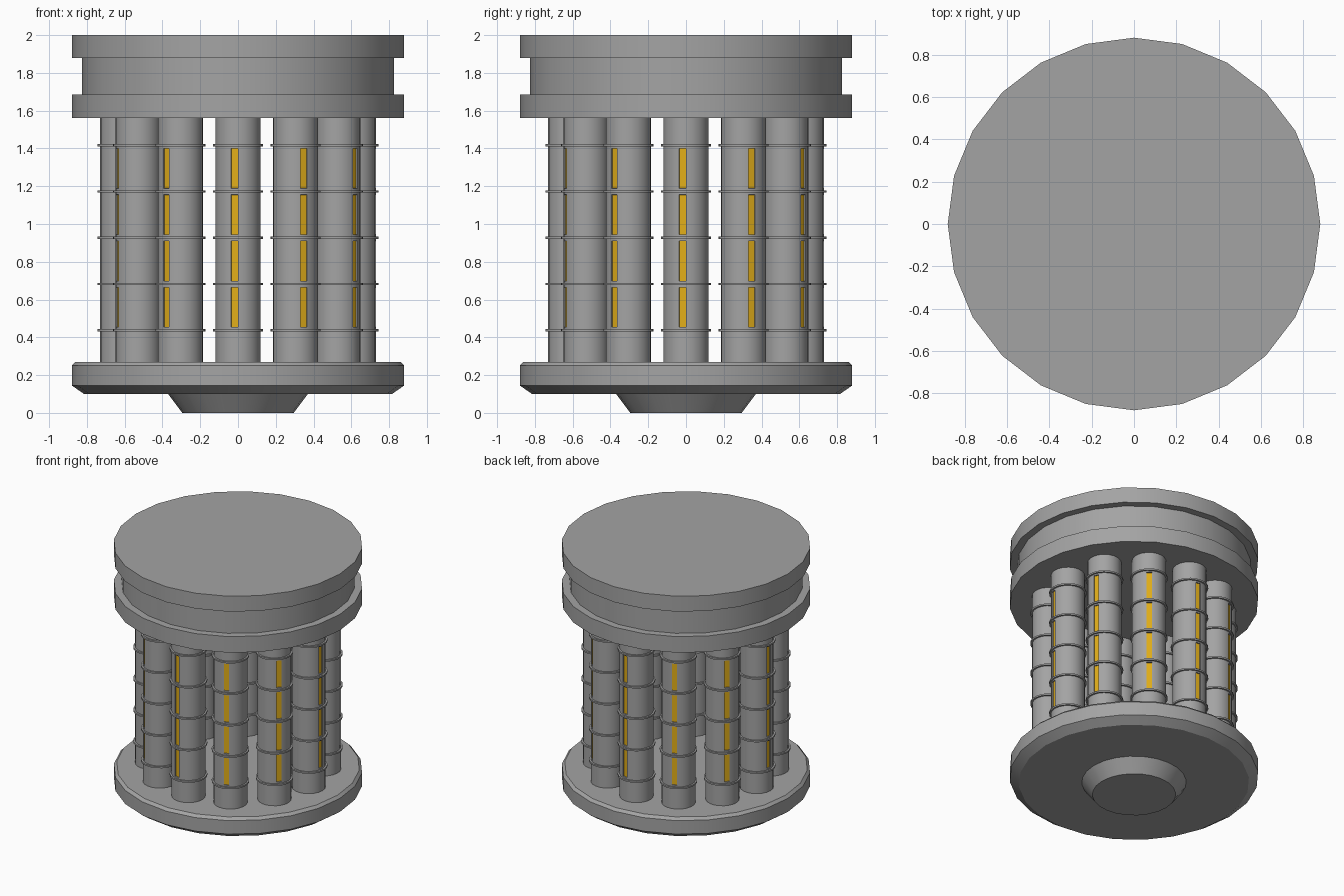
import bpy, bmesh, math

cube = bpy.data.objects.get("Cube")
if cube:
    bpy.data.objects.remove(cube, do_unlink=True)


def material(name, rgb):
    m = bpy.data.materials.new(name)
    m.use_nodes = True
    m.diffuse_color = (*rgb, 1)
    m.node_tree.nodes["Principled BSDF"].inputs["Base Color"].default_value = (*rgb, 1)
    return m


GREY = material("grey metal", (0.37, 0.37, 0.37))
AMBER = material("amber light", (0.75, 0.42, 0.01))


def lathe(profile, sides):
    """Closed solid of revolution from (radius, z) points, bottom to top."""
    bm = bmesh.new()
    rings = []
    for r, z in profile:
        ring = []
        for i in range(sides):
            a = math.tau * i / sides - math.pi / 2
            ring.append(bm.verts.new((r * math.cos(a), r * math.sin(a), z)))
        rings.append(ring)
    for low, high in zip(rings, rings[1:]):
        for i in range(sides):
            j = (i + 1) % sides
            bm.faces.new((low[i], low[j], high[j], high[i]))
    bm.faces.new(rings[0][::-1])
    bm.faces.new(rings[-1])
    bm.normal_update()
    return bm


def to_mesh(name, bm):
    mesh = bpy.data.meshes.new(name)
    bm.to_mesh(mesh)
    bm.free()
    mesh.materials.append(GREY)
    mesh.materials.append(AMBER)
    return mesh


def place(name, mesh):
    ob = bpy.data.objects.new(name, mesh)
    bpy.context.collection.objects.link(ob)
    return ob


def smooth(ob):
    bpy.ops.object.select_all(action="DESELECT")
    ob.select_set(True)
    bpy.context.view_layer.objects.active = ob
    bpy.ops.object.shade_smooth_by_angle(angle=math.radians(30))


# Base, hub and grooved cap
DISCS = {
    "base_plate": [(0.815, 0.1), (0.88, 0.145), (0.88, 0.25), (0.86, 0.27)],
    "bottom_hub": [(0.295, 0), (0.37, 0.1)],
    "top_cap": [(0.88, 1.56), (0.88, 1.685), (0.825, 1.685),
                (0.825, 1.88), (0.88, 1.88), (0.88, 2)],
}
for name, profile in DISCS.items():
    smooth(place(name, to_mesh(name, lathe(profile, 24))))

# Tube with raised bands and recessed light slots between them
TUBE_R, BAND_R, BAND_H, SIDES = 0.12, 0.133, 0.006, 20
bands = [0.437 + 0.245 * i for i in range(5)]
profile = [(TUBE_R, 0.26)]
for i, z in enumerate(bands):
    if i:
        profile.append((TUBE_R, z - 0.017))
    profile += [(TUBE_R, z - BAND_H), (BAND_R, z - BAND_H),
                (BAND_R, z + BAND_H), (TUBE_R, z + BAND_H)]
    if i < 4:
        profile.append((TUBE_R, z + 0.017))
profile.append((TUBE_R, 1.57))

bm = lathe(profile, SIDES)
slots = []
for f in bm.faces:
    c = f.calc_center_median()
    height = max(v.co.z for v in f.verts) - min(v.co.z for v in f.verts)
    if -0.03 < c.x < 0 and c.y < 0 and 0.2 < height < 0.23 and bands[0] < c.z < bands[-1]:
        slots.append(f)
bmesh.ops.inset_individual(bm, faces=slots, thickness=0.0005, depth=-0.009)
for f in slots:
    f.material_index = 1
tube_mesh = to_mesh("tube", bm)

# Twelve tubes in a circle, slots facing outward
for i in range(12):
    a = math.tau * i / 12
    tube = place(f"tube_{i + 1}", tube_mesh)
    tube.location = (0.61 * math.sin(a), -0.61 * math.cos(a), 0)
    tube.rotation_euler.z = a
    if i == 0:
        smooth(tube)
